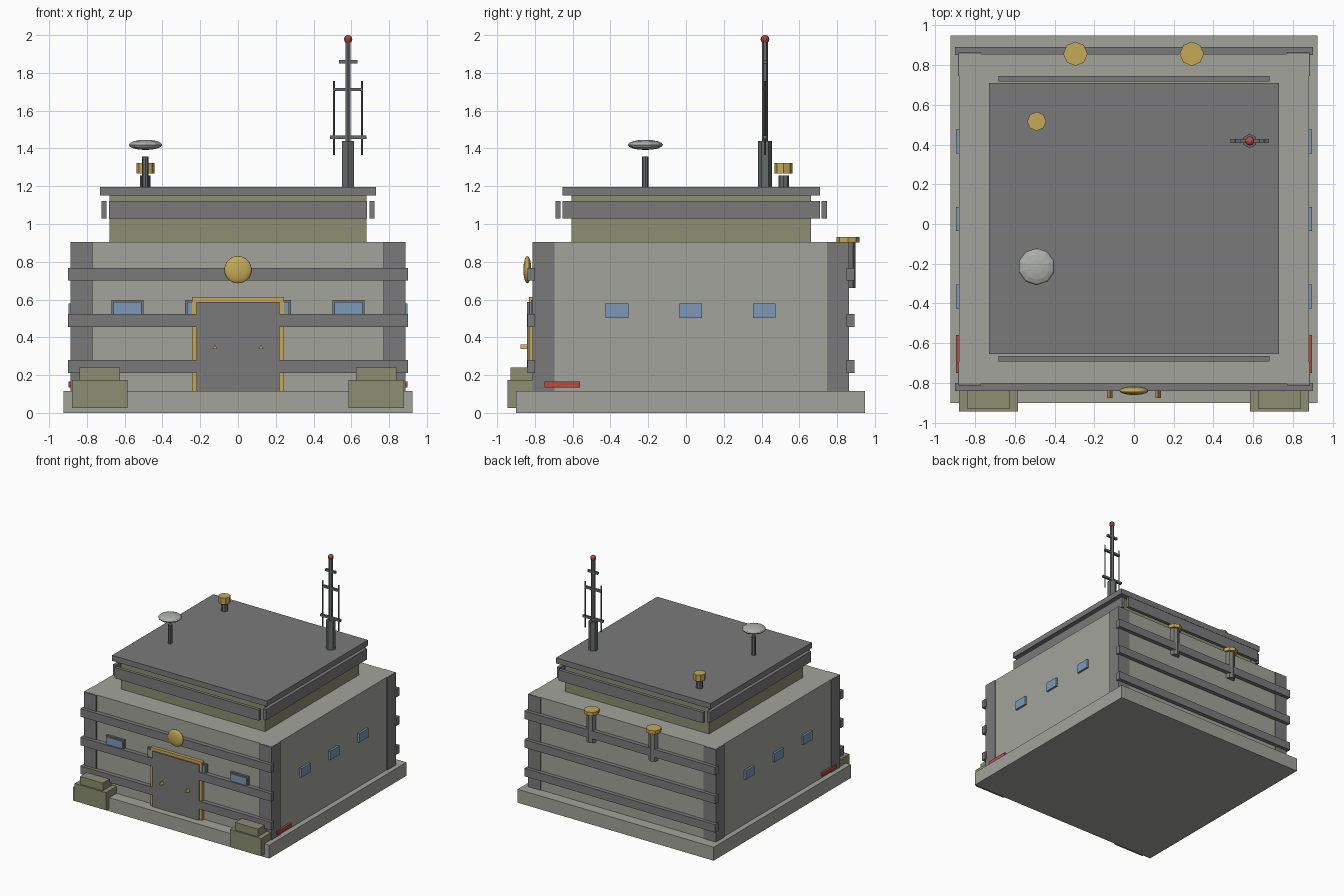
import bpy
import math
from mathutils import Vector

old = bpy.data.objects.get("Cube")
if old:
    bpy.data.objects.remove(old, do_unlink=True)


def material(name, r, g, b):
    m = bpy.data.materials.new(name)
    m.use_nodes = True
    m.diffuse_color = (r, g, b, 1)
    m.node_tree.nodes["Principled BSDF"].inputs["Base Color"].default_value = (r, g, b, 1)
    return m


concrete = material("pale concrete", 0.37, 0.37, 0.335)
trim = material("dark grey trim", 0.19, 0.195, 0.19)
olive = material("olive", 0.262, 0.274, 0.17)
glass = material("blue glass", 0.2, 0.32, 0.47)
gold = material("gold", 0.56, 0.40, 0.095)
red = material("signal red", 0.47, 0.075, 0.055)
steel = material("steel", 0.14, 0.145, 0.145)
silver = material("silver", 0.42, 0.43, 0.41)


def finish(name, mat):
    o = bpy.context.object
    o.name = name
    o.data.materials.append(mat)
    return o


def box(name, mat, x, y, z):
    """Box from (min, max) pairs on each axis."""
    lo, hi = Vector((x[0], y[0], z[0])), Vector((x[1], y[1], z[1]))
    bpy.ops.mesh.primitive_cube_add(size=1, location=(lo + hi) / 2)
    o = finish(name, mat)
    o.scale = hi - lo
    return o


def tube(name, mat, x, y, z, r, sides=8, turn=0.0):
    """Upright prism between two heights."""
    bpy.ops.mesh.primitive_cylinder_add(vertices=sides, radius=r, depth=z[1] - z[0],
                                        location=(x, y, (z[0] + z[1]) / 2),
                                        rotation=(0, 0, turn))
    return finish(name, mat)


def ball(name, mat, loc, scale, segments, rings):
    bpy.ops.mesh.primitive_uv_sphere_add(segments=segments, ring_count=rings, location=loc)
    o = finish(name, mat)
    o.scale = scale
    return o


def mirrored(span, s):
    return tuple(sorted((span[0] * s, span[1] * s)))


sides = (("left", 1), ("right", -1))

# Foundation, main block and upper storey
box("foundation", concrete, (-0.925, 0.925), (-0.9, 0.948), (0, 0.115))
box("main_block", concrete, (-0.88, 0.88), (-0.803, 0.857), (0.115, 0.905))
box("upper_storey", olive, (-0.68, 0.68), (-0.607, 0.661), (0.905, 1.15))
box("roof_slab", trim, (-0.73, 0.73), (-0.654, 0.71), (1.15, 1.197))

# Floating band of panels around the upper storey
box("front_band", trim, (-0.682, 0.682), (-0.692, -0.664), (1.03, 1.122))
box("back_band", trim, (-0.682, 0.682), (0.718, 0.746), (1.03, 1.122))
for name, s in sides:
    box(name + "_band", trim, mirrored((0.695, 0.722), s), (-0.654, 0.71), (1.03, 1.122))

# Corner posts, stepped front blocks and side lamps
for name, s in sides:
    for end, span in (("front", (-0.812, -0.695)), ("back", (0.746, 0.863))):
        box(f"{end}_{name}_post", trim, mirrored((0.77, 0.887), s), span, (0.115, 0.904))
    box(name + "_block_lower", olive, mirrored((0.585, 0.88), s), (-0.945, -0.79), (0.025, 0.175))
    box(name + "_block_upper", olive, mirrored((0.625, 0.84), s), (-0.93, -0.79), (0.175, 0.24))
    box(name + "_lamp", red, mirrored((0.87, 0.897), s), (-0.75, -0.56), (0.135, 0.165))

# Horizontal beams across front and back
for i, z in enumerate((0.245, 0.49, 0.734)):
    height = (z - 0.034, z + 0.034)
    box(f"front_beam_{i}", trim, (-0.9, 0.9), (-0.84, -0.80), height)
    box(f"back_beam_{i}", trim, (-0.9, 0.9), (0.85, 0.892), height)

# Side windows
for name, s in sides:
    for i in range(3):
        y = -0.365 + 0.39 * i
        box(f"{name}_window_{i}", glass, mirrored((0.87, 0.897), s),
            (y - 0.06, y + 0.06), (0.502, 0.578))

# Front windows with frames
for i in range(4):
    x = -0.585 + 0.39 * i
    box(f"window_frame_{i}", trim, (x - 0.085, x + 0.085), (-0.82, -0.79), (0.49, 0.597))
    box(f"front_window_{i}", glass, (x - 0.074, x + 0.074), (-0.828, -0.80), (0.5, 0.586))

# Door, gilded surround and three-sided handles
box("door", trim, (-0.22, 0.22), (-0.842, -0.79), (0.115, 0.588))
box("door_lintel", gold, (-0.243, 0.243), (-0.831, -0.79), (0.588, 0.613))
for name, s in sides:
    box(name + "_door_jamb", gold, mirrored((0.22, 0.243), s), (-0.831, -0.79), (0.115, 0.588))
    bpy.ops.mesh.primitive_cylinder_add(vertices=3, radius=0.016, depth=0.05,
                                        location=(0.122 * s, -0.85, 0.345),
                                        rotation=(math.pi / 2, 0, math.pi))
    handle = finish(name + "_door_handle", gold)
    handle.rotation_euler = (-math.pi / 2, math.pi, 0)

# Round emblem plate over the door
emblem = ball("emblem_disc", gold, (0, -0.84, 0.758), (0.072, 0.021, 0.072), 24, 16)
bpy.ops.object.shade_smooth_by_angle()

# Capped pipes on the back wall
for i, x in enumerate((-0.295, 0.291)):
    tube(f"back_pipe_{i}", trim, x, 0.857, (0.66, 0.905), 0.04)
    tube(f"back_pipe_cap_{i}", gold, x, 0.857, (0.902, 0.932), 0.061)

# Roof vent
tube("vent_stem", steel, -0.49, 0.517, (1.197, 1.257), 0.028)
tube("vent_cap", gold, -0.49, 0.517, (1.268, 1.323), 0.048)

# Dish on a short pole
tube("dish_pole", steel, -0.49, -0.215, (1.197, 1.357), 0.017)
ball("dish", silver, (-0.49, -0.215, 1.419), (0.093, 0.093, 0.027), 10, 8)

# Antenna mast with crossbars, side rods and beacon
mx, my = 0.583, 0.418
tube("mast_base", steel, mx, my, (1.197, 1.44), 0.037, 6)
tube("mast", steel, mx, my, (1.44, 1.965), 0.016, 6)
for i, (z, half) in enumerate(((1.46, 0.096), (1.712, 0.074), (1.858, 0.049))):
    box(f"mast_crossbar_{i}", steel, (mx - half, mx + half), (my - 0.01, my + 0.01),
        (z - 0.009, z + 0.009))
for name, s in sides:
    tube(name + "_mast_rod", steel, mx + 0.074 * s, my, (1.365, 1.757), 0.006, 6)
ball("beacon", red, (mx, my, 1.978), (0.023, 0.023, 0.023), 10, 8)
